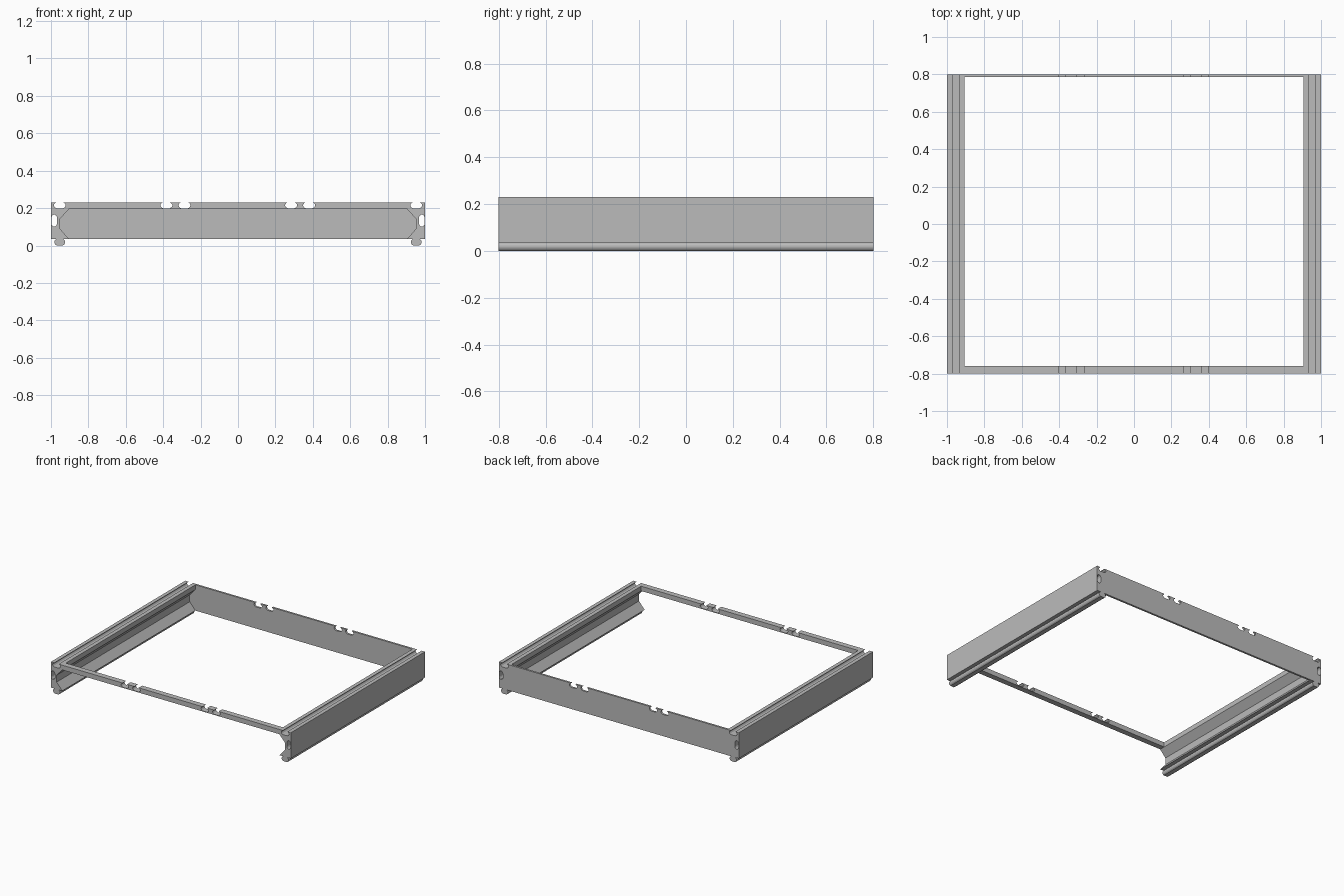
import bpy
import bmesh
from math import pi

default = bpy.data.objects.get("Cube")
if default:
    bpy.data.objects.remove(default, do_unlink=True)

# Overall dimensions
TOP, BASE = 0.23, 0.036
SHELF = 0.194          # underside of the front rail
INNER, RECESS = 0.905, 0.952
DEPTH = 0.8
MID = (TOP + BASE) / 2
SLOT_X = 0.953         # centre of the top groove and the bottom tongue
NOTCHES = [-0.383, -0.286, 0.284, 0.38]

grey = bpy.data.materials.new("plain grey")
grey.use_nodes = True
COLOUR = (0.5, 0.5, 0.5, 1)
grey.diffuse_color = COLOUR
grey.node_tree.nodes["Principled BSDF"].inputs["Base Color"].default_value = COLOUR

# Keyhole outline: (sideways, depth) from one lip of the mouth to the other
HALF = [(0.018, 0), (0.026, 0.004), (0.032, 0.011), (0.032, 0.018),
        (0.027, 0.026), (0.018, 0.031)]
KEYHOLE = [(-w, d) for w, d in HALF] + [(w, d) for w, d in reversed(HALF)]


def notch(x):
    """Groove cut down into the top edge, running left to right."""
    return [(x + w, TOP - d) for w, d in KEYHOLE]


def extrude(name, outlines, y0, y1):
    """Extrude outlines drawn in x and z along y; later outlines are holes."""
    curve = bpy.data.curves.new(name, 'CURVE')
    curve.dimensions = '2D'
    curve.fill_mode = 'BOTH'
    curve.extrude = (y1 - y0) / 2
    for points in outlines:
        spline = curve.splines.new('POLY')
        spline.points.add(len(points) - 1)
        for p, (x, z) in zip(spline.points, points):
            p.co = (x, z, 0, 1)
        spline.use_cyclic_u = True
    source = bpy.data.objects.new(name + " outline", curve)
    bpy.context.collection.objects.link(source)
    bpy.context.view_layer.update()
    graph = bpy.context.evaluated_depsgraph_get()
    mesh = bpy.data.meshes.new_from_object(source.evaluated_get(graph))
    bpy.data.objects.remove(source, do_unlink=True)
    bpy.data.curves.remove(curve)

    # Stand the profile upright and weld the caps to the walls
    bm = bmesh.new()
    bm.from_mesh(mesh)
    for v in bm.verts:
        x, z, along = v.co
        v.co = (x, (y0 + y1) / 2 - along, z)
    bmesh.ops.remove_doubles(bm, verts=bm.verts, dist=1e-5)
    bmesh.ops.recalc_face_normals(bm, faces=bm.faces)
    for f in bm.faces:
        f.smooth = False
    bm.to_mesh(mesh)
    bm.free()
    mesh.name = name
    mesh.materials.clear()
    mesh.materials.append(grey)
    obj = bpy.data.objects.new(name, mesh)
    bpy.context.collection.objects.link(obj)
    return obj


# Side rails: groove on top, tongue below, recessed inner face, side channel
tongue = [(SLOT_X - w * 0.9, BASE - d * BASE / 0.031) for w, d in KEYHOLE]
rail = ([(INNER, TOP)] + notch(SLOT_X) + [(1, TOP), (1, BASE)]
        + tongue
        + [(INNER, BASE), (RECESS, 0.09), (RECESS, 0.142), (INNER, SHELF)])
channel = [(0.998 - d, MID + w) for w, d in KEYHOLE]
for name, side in (("left_rail", 1), ("right_rail", -1)):
    extrude(name, [[(side * x, z) for x, z in loop] for loop in (rail, channel)],
            -DEPTH, DEPTH)

# Notched top edge shared by the front rail and the back panel
top_edge = [(-INNER, TOP)]
for x in NOTCHES:
    top_edge += notch(x)
top_edge.append((INNER, TOP))

# Slim front rail
extrude("front_rail", [top_edge + [(INNER, SHELF), (-INNER, SHELF)]],
        -DEPTH, -0.758)

# Full-height back panel, fitted into the recesses of the side rails
end = [(INNER, SHELF), (RECESS, 0.142), (RECESS, 0.09), (INNER, BASE)]
extrude("back_panel", [top_edge + end + [(-x, z) for x, z in reversed(end)]],
        0.785, DEPTH)
